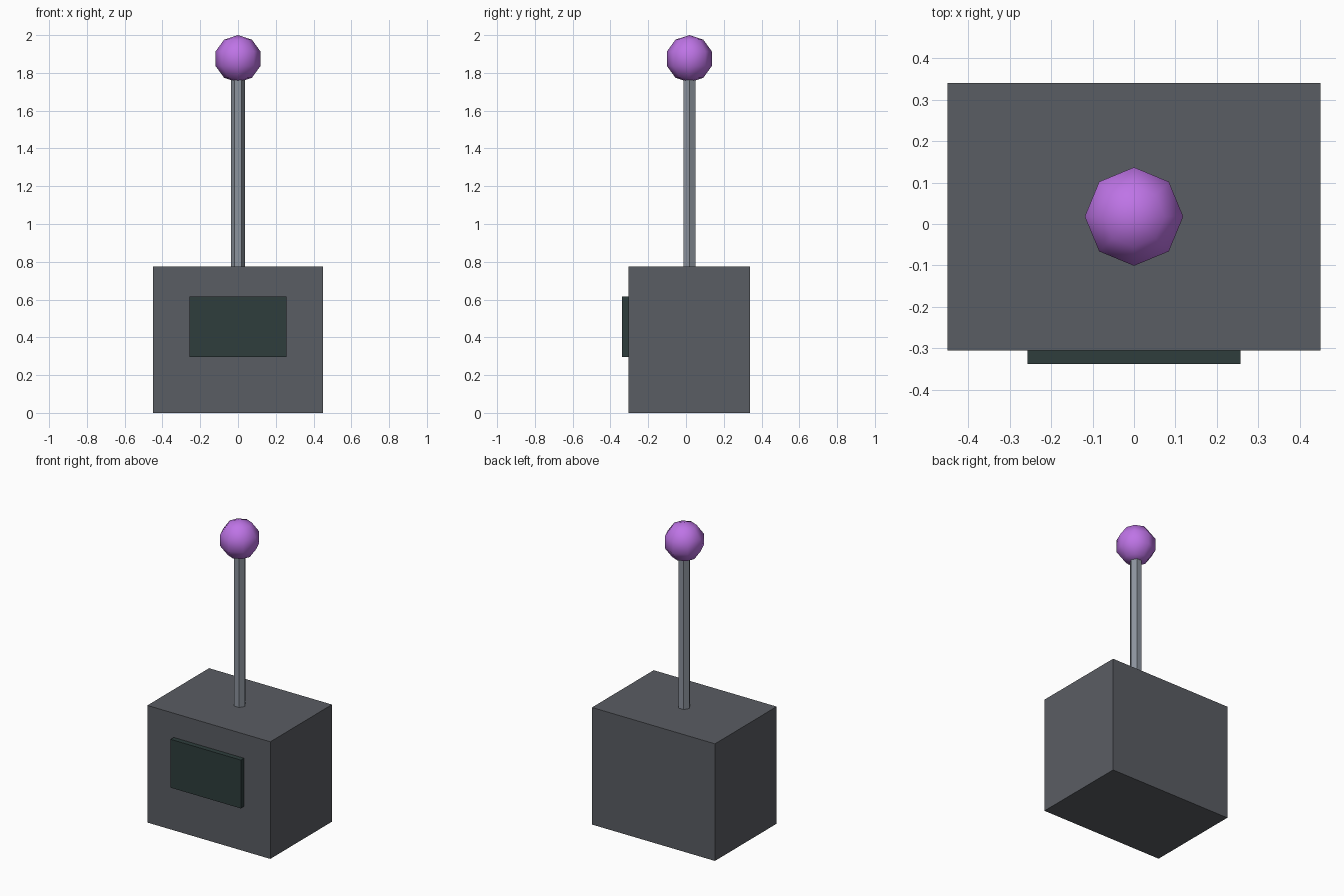
import bpy
from math import radians

cube = bpy.data.objects.get("Cube")
if cube:
    bpy.data.objects.remove(cube, do_unlink=True)


def linear(c):
    c /= 255
    return c / 12.92 if c <= 0.04045 else ((c + 0.055) / 1.055) ** 2.4


def material(name, *rgb):
    colour = (*map(linear, rgb), 1)
    mat = bpy.data.materials.new(name)
    mat.use_nodes = True
    mat.diffuse_color = colour
    mat.node_tree.nodes["Principled BSDF"].inputs["Base Color"].default_value = colour
    return mat


def finish(name, mat):
    obj = bpy.context.object
    obj.name = obj.data.name = name
    obj.data.materials.append(mat)
    return obj


def box(name, low, high, mat):
    centre = [(a + b) / 2 for a, b in zip(low, high)]
    bpy.ops.mesh.primitive_cube_add(size=1, location=centre)
    obj = finish(name, mat)
    obj.scale = [b - a for a, b in zip(low, high)]
    bpy.ops.object.transform_apply(location=False, rotation=False, scale=True)
    return obj


dark_grey = material("dark grey", 90, 93, 99)
dark_green = material("dark green", 46, 61, 60)
steel = material("steel grey", 140, 147, 157)
purple = material("purple", 190, 116, 230)

BODY_TOP, BODY_FRONT, AXIS_Y = 0.775, -0.305, 0.018

# Housing and the raised front panel
box("housing", (-0.45, BODY_FRONT, 0), (0.45, 0.34, BODY_TOP), dark_grey)
box("front_panel", (-0.257, -0.338, 0.295), (0.257, BODY_FRONT, 0.615), dark_green)

# Six-sided rod with corners towards the left and right
rod_top = 1.8
bpy.ops.mesh.primitive_cylinder_add(
    vertices=6, radius=0.037, depth=rod_top - BODY_TOP,
    location=(0, AXIS_Y, (rod_top + BODY_TOP) / 2), rotation=(0, 0, radians(90)))
finish("rod", steel)

# Smooth low-poly knob
knob_radius = 0.125
bpy.ops.mesh.primitive_uv_sphere_add(
    segments=8, ring_count=5, radius=knob_radius, location=(0, AXIS_Y, 2 - knob_radius))
finish("knob", purple)
bpy.ops.object.shade_smooth()
